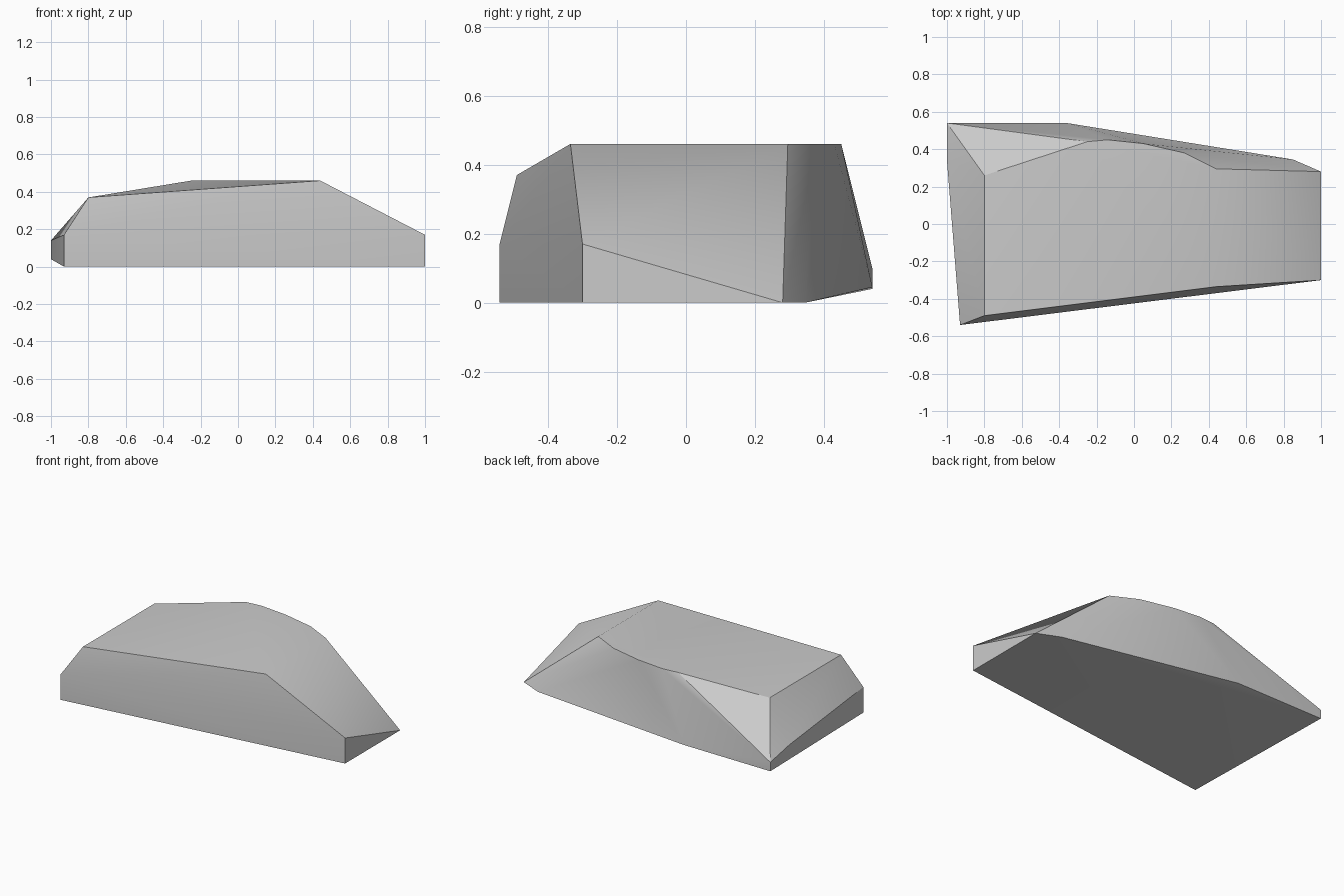
import bpy
import bmesh

cube = bpy.data.objects.get("Cube")
if cube:
    bpy.data.objects.remove(cube, do_unlink=True)

# Stone colour
stone = bpy.data.materials.new("stone grey")
stone.use_nodes = True
GREY = (0.6, 0.6, 0.6, 1)
stone.diffuse_color = GREY
stone.node_tree.nodes["Principled BSDF"].inputs["Base Color"].default_value = GREY

# Corners of the chiselled slab, ring by ring
base = [(-0.93, -0.54, 0), (1, -0.3, 0), (1, 0.28, 0), (0.85, 0.345, 0),
        (-0.36, 0.54, 0.045), (-1, 0.54, 0.04)]
shoulder = [(-0.93, -0.54, 0.17), (1, -0.3, 0.17),
            (-1, 0.54, 0.1), (-1, 0.34, 0.14)]
end_ridge = [(-0.8, y, 0.37) for y in (-0.49, 0.26)]
crown = [(x, y, 0.46) for x, y in (
    (0.44, -0.335), (0.44, 0.295), (0.27, 0.38),
    (0.05, 0.43), (-0.14, 0.45), (-0.25, 0.44))]

# Wrap the corners in one closed skin
bm = bmesh.new()
for co in base + shoulder + end_ridge + crown:
    bm.verts.new(co)
hull = bmesh.ops.convex_hull(bm, input=bm.verts)
loose = {g for g in hull["geom_interior"] + hull["geom_unused"]
         if isinstance(g, bmesh.types.BMVert)}
bmesh.ops.delete(bm, geom=list(loose), context="VERTS")
bmesh.ops.recalc_face_normals(bm, faces=bm.faces)
mesh = bpy.data.meshes.new("stone_slab")
bm.to_mesh(mesh)
bm.free()
mesh.materials.append(stone)
slab = bpy.data.objects.new("stone_slab", mesh)
bpy.context.collection.objects.link(slab)

# Soft facets with crisp ridges
bpy.ops.object.select_all(action="DESELECT")
slab.select_set(True)
bpy.context.view_layer.objects.active = slab
bpy.ops.object.shade_smooth_by_angle(angle=0.52)
